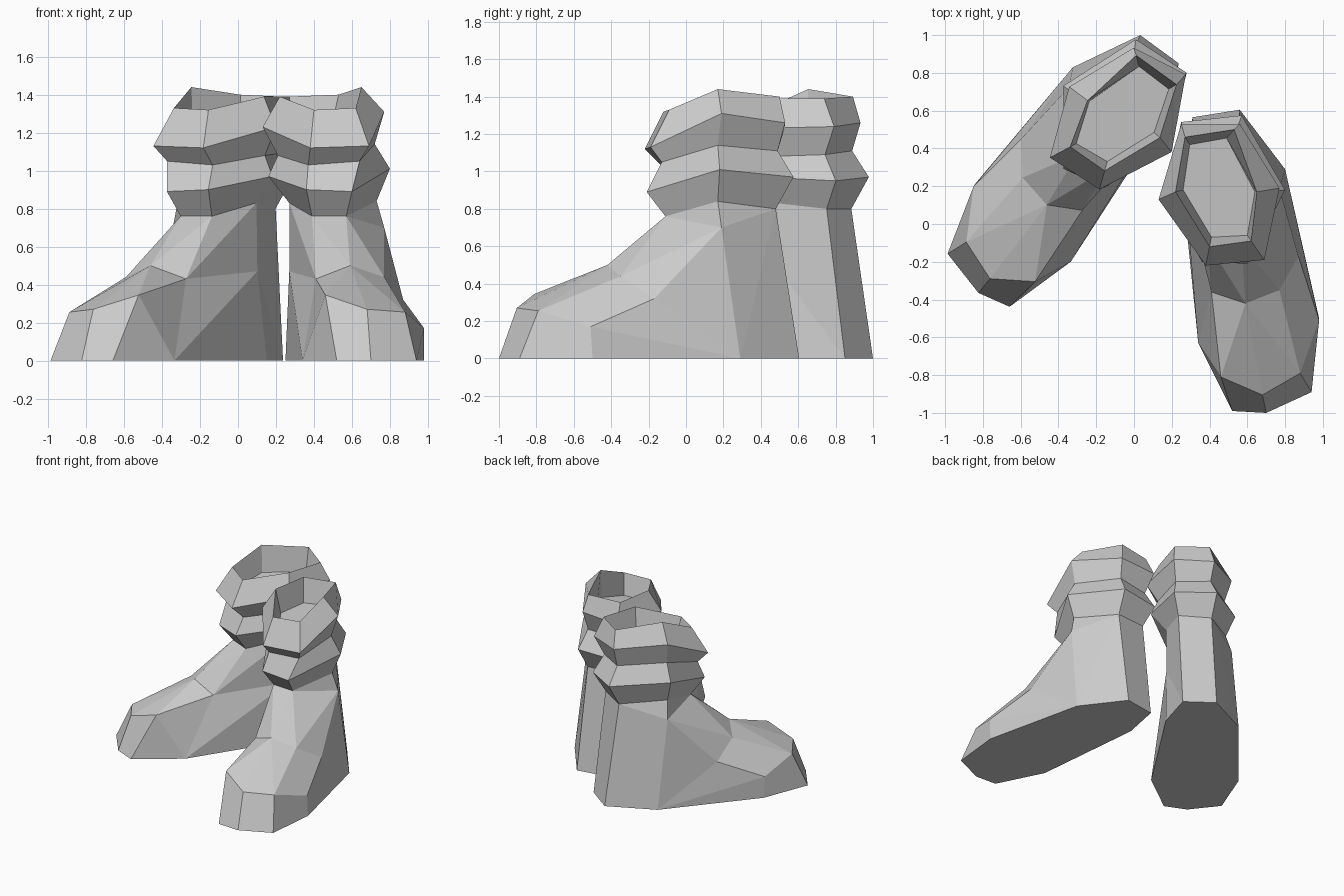
import bpy, bmesh
from mathutils import Matrix, Vector

cube = bpy.data.objects.get("Cube")
if cube:
    bpy.data.objects.remove(cube, do_unlink=True)

grey = bpy.data.materials.new("plain_grey")
grey.use_nodes = True
GREY = (0.6, 0.6, 0.6, 1)
grey.diffuse_color = GREY
grey.node_tree.nodes["Principled BSDF"].inputs["Base Color"].default_value = GREY

# Sole outline, from inner heel round the toe to outer heel
SOLE = [(.31, .565), (.25, .26), (.34, -.63), (.52, -.99), (.70, -1.0),
        (.94, -.89), (.98, -.50), (.80, .29), (.56, .605)]

# Corner points of the foot between sole and ankle
FOOT = {
    "in_side": (.27, .19, .47), "toe_in": (.46, -.81, .345),
    "toe_top": (.68, -.905, .27), "toe_out": (.88, -.79, .255),
    "out_low": (.98, -.51, .17), "step_in": (.41, -.36, .43),
    "crest": (.59, -.42, .50), "step_out": (.77, -.35, .44),
    "out_mid": (.87, -.17, .32), "out_high": (.77, .19, .70),
}

# Six-sided rings: inner, front inner, front outer, outer, back outer, back inner
ANKLE = [(.27, .18, .83), (.39, -.10, .76), (.57, -.11, .76),
         (.73, .17, .84), (.55, .48, .80), (.30, .46, .80)]
BULGE_LOW = [(.16, .15, .97), (.36, -.20, .90), (.60, -.21, .89),
             (.80, .18, 1.01), (.57, .575, .97), (.25, .54, .95)]
WAIST = [(.21, .16, 1.08), (.37, -.13, 1.03), (.64, -.13, 1.05),
         (.72, .17, 1.14), (.54, .49, 1.11), (.28, .46, 1.09)]
BULGE_HIGH = [(.13, .13, 1.23), (.38, -.22, 1.12), (.69, -.19, 1.13),
              (.77, .19, 1.31), (.56, .53, 1.26), (.25, .53, 1.24)]
RIM = [(.22, .17, 1.39), (.40, -.12, 1.32), (.62, -.09, 1.33),
       (.65, .17, 1.44), (.53, .50, 1.40), (.27, .46, 1.39)]
LINING = [(.26, .18, 1.20), (.41, -.07, 1.16), (.60, -.06, 1.16),
          (.64, .17, 1.22), (.49, .455, 1.22), (.295, .42, 1.20)]

# Faces of the foot by region: s = sole point, a = ankle point
TOE_CAP = "s2 s3 toe_in|s3 s4 toe_top toe_in|s4 s5 toe_out toe_top|s5 s6 out_low toe_out"
TOE_TOP = "toe_in toe_top crest|toe_in crest step_in|toe_top toe_out crest|toe_out step_out crest"
OUTSIDE = ("toe_out out_low out_mid step_out|out_low s6 s7|out_low s7 out_mid|"
           "out_mid s7 out_high|step_out out_mid out_high")
INSIDE = "s2 toe_in step_in|s2 step_in in_side|s2 in_side s1|s1 in_side s0"
INSTEP = ("step_in crest a1|crest a2 a1|crest step_out a2|step_out out_high a2|"
          "out_high a3 a2|in_side step_in a0|step_in a1 a0")
HEEL = "s0 in_side a5|in_side a0 a5|s8 s0 a5 a4|s7 s8 a4|out_high s7 a4|out_high a4 a3"
BOTTOM = "s0 s1 s2 s3 s4 s5 s6 s7 s8"


def finish(bm, name, matrix):
    """Place the part, make its normals consistent and link it."""
    bmesh.ops.recalc_face_normals(bm, faces=bm.faces)
    bm.transform(matrix)
    if matrix.determinant() < 0:
        bmesh.ops.reverse_faces(bm, faces=bm.faces)
    mesh = bpy.data.meshes.new(name)
    bm.to_mesh(mesh)
    bm.free()
    mesh.materials.append(grey)
    bpy.context.collection.objects.link(bpy.data.objects.new(name, mesh))


def build_foot(name, matrix):
    bm = bmesh.new()
    v = {f"s{i}": bm.verts.new((x, y, 0)) for i, (x, y) in enumerate(SOLE)}
    v.update({k: bm.verts.new(p) for k, p in FOOT.items()})
    v.update({f"a{i}": bm.verts.new(p) for i, p in enumerate(ANKLE)})
    for region in (TOE_CAP, TOE_TOP, OUTSIDE, INSIDE, INSTEP, HEEL, BOTTOM):
        for face in region.split("|"):
            bm.faces.new([v[k] for k in face.split()])
    finish(bm, name, matrix)


def build_cuff(name, matrix):
    bm = bmesh.new()
    rings = [[bm.verts.new(p) for p in ring]
             for ring in (ANKLE, BULGE_LOW, WAIST, BULGE_HIGH, RIM, LINING)]
    for low, high in zip(rings, rings[1:]):
        for i in range(6):
            j = (i + 1) % 6
            bm.faces.new((low[i], low[j], high[j], high[i]))
    bm.faces.new(rings[-1])    # floor inside the opening
    bm.faces.new(rings[0])     # underside at the ankle
    finish(bm, name, matrix)


def boot_frame(heel, toe, side):
    """Frame at the heel with x towards the toe and y towards the outside."""
    f = (Vector(toe) - Vector(heel)).normalized()
    out = Vector((-f.y, f.x)) * side
    return Matrix(((f.x, out.x, 0, heel[0]), (f.y, out.y, 0, heel[1]),
                   (0, 0, 1, 0), (0, 0, 0, 1)))


# The right boot is the mirrored left boot, set back and turned outwards
left = boot_frame((.435, .585), (.70, -1.0), 1)
right = boot_frame((.135, .925), (-.82, -.36), -1)
for side, matrix in (("left", Matrix.Identity(4)), ("right", right @ left.inverted())):
    build_foot(side + "_boot_foot", matrix)
    build_cuff(side + "_boot_cuff", matrix)
